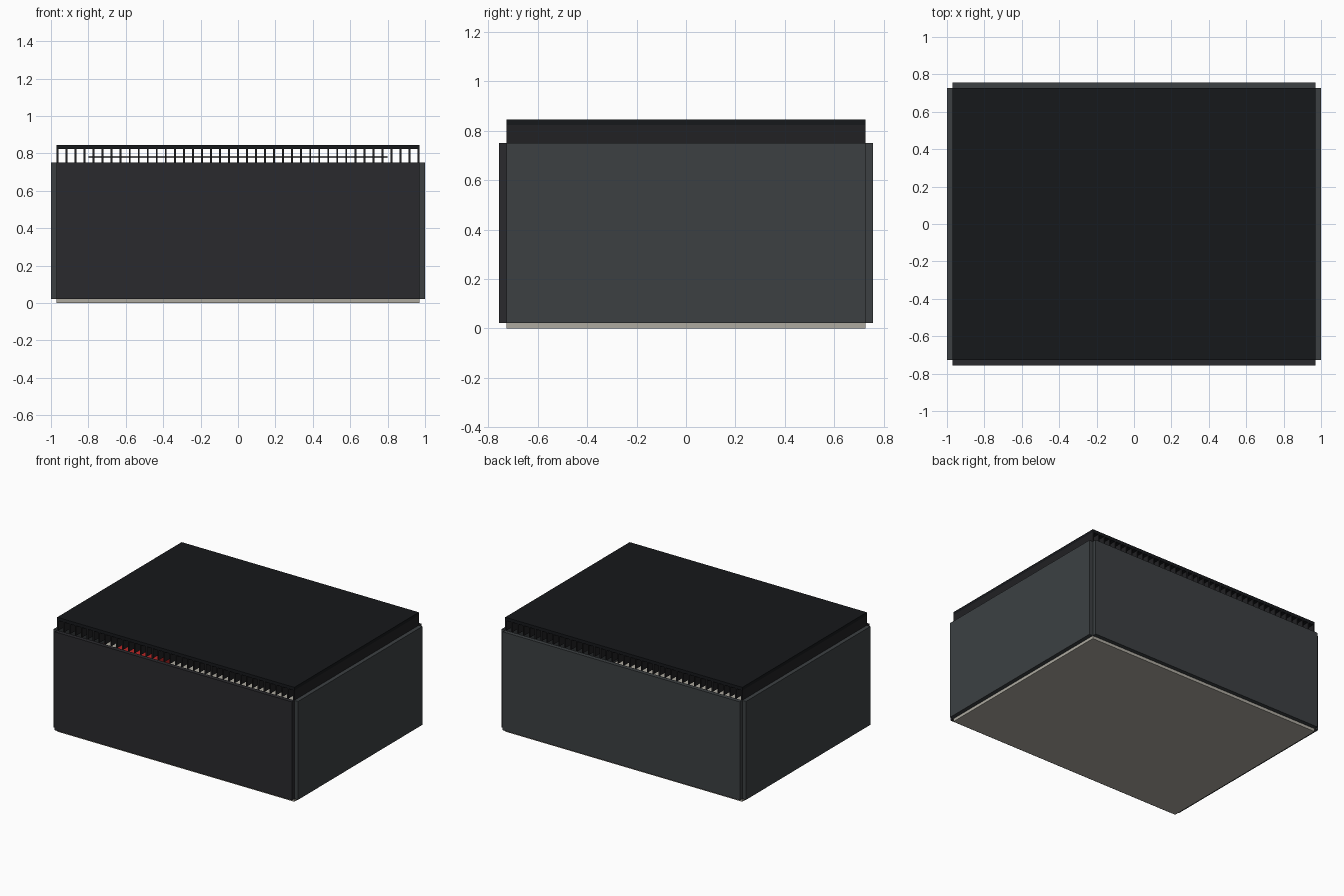
import bpy

if "Cube" in bpy.data.objects:
    bpy.data.objects.remove(bpy.data.objects["Cube"])


def material(name, rgb):
    m = bpy.data.materials.new(name)
    m.diffuse_color = (*rgb, 1)
    m.use_nodes = True
    m.node_tree.nodes["Principled BSDF"].inputs["Base Color"].default_value = m.diffuse_color
    return m


black = material("black", (0.008, 0.009, 0.011))
fin_black = material("fin_black", (0.015, 0.015, 0.017))
charcoal = material("charcoal", (0.023, 0.023, 0.027))
slate = material("slate", (0.045, 0.051, 0.055))
stone = material("stone", (0.42, 0.40, 0.35))
red = material("red", (0.5, 0.02, 0.02))
steel = material("steel", (0.25, 0.25, 0.26))


def box(name, x, y, z, mat):
    """Box from (min, max) pairs on each axis."""
    bpy.ops.mesh.primitive_cube_add(size=1, location=[sum(p) / 2 for p in (x, y, z)])
    o = bpy.context.object
    o.name = name
    o.scale = [p[1] - p[0] for p in (x, y, z)]
    bpy.ops.object.transform_apply(location=False, rotation=False, scale=True)
    o.data.materials.append(mat)
    return o


BX, BY, WALL = 0.97, 0.727, 0.03      # inner half sizes, panel thickness
Z0, Z1, Z2, TOP = 0.022, 0.75, 0.823, 0.846

# Floor and lid
box("floor", (-BX, BX), (-BY, BY), (0, Z0), stone)
box("lid", (-BX, BX), (-BY, BY), (Z2, TOP), black)

# Four wall panels meeting edge to edge at notched corners
box("front_panel", (-BX, BX), (-BY - WALL, -BY), (Z0, Z1), charcoal)
box("back_panel", (-BX, BX), (BY, BY + WALL), (Z0, Z1), slate)
box("left_panel", (-BX - WALL, -BX), (-BY, BY), (Z0, Z1), slate)
box("right_panel", (BX, BX + WALL), (-BY, BY), (Z0, Z1), slate)

# Vent fins under the lid
FINS, T = 41, 0.01
fin = box("vent_fins", (-BX, -BX + T), (-BY, BY), (Z1, Z2), fin_black)
arr = fin.modifiers.new("repeat", 'ARRAY')
arr.count = FINS
arr.use_relative_offset = False
arr.use_constant_offset = True
arr.constant_offset_displace = ((2 * BX - T) / (FINS - 1), 0, 0)

# Thin rod crossing the fins
box("cross_rod", (-0.8, 0.8), (-0.005, 0.005), (0.775, 0.785), steel)

# Red unit with a pale strip, glimpsed through the vent
box("inner_unit", (-0.9, -0.45), (-0.4, -0.15), (Z0, 0.5), red)
box("inner_unit_strip", (-0.87, -0.79), (-0.4, -0.15), (0.5, 0.51), stone)
